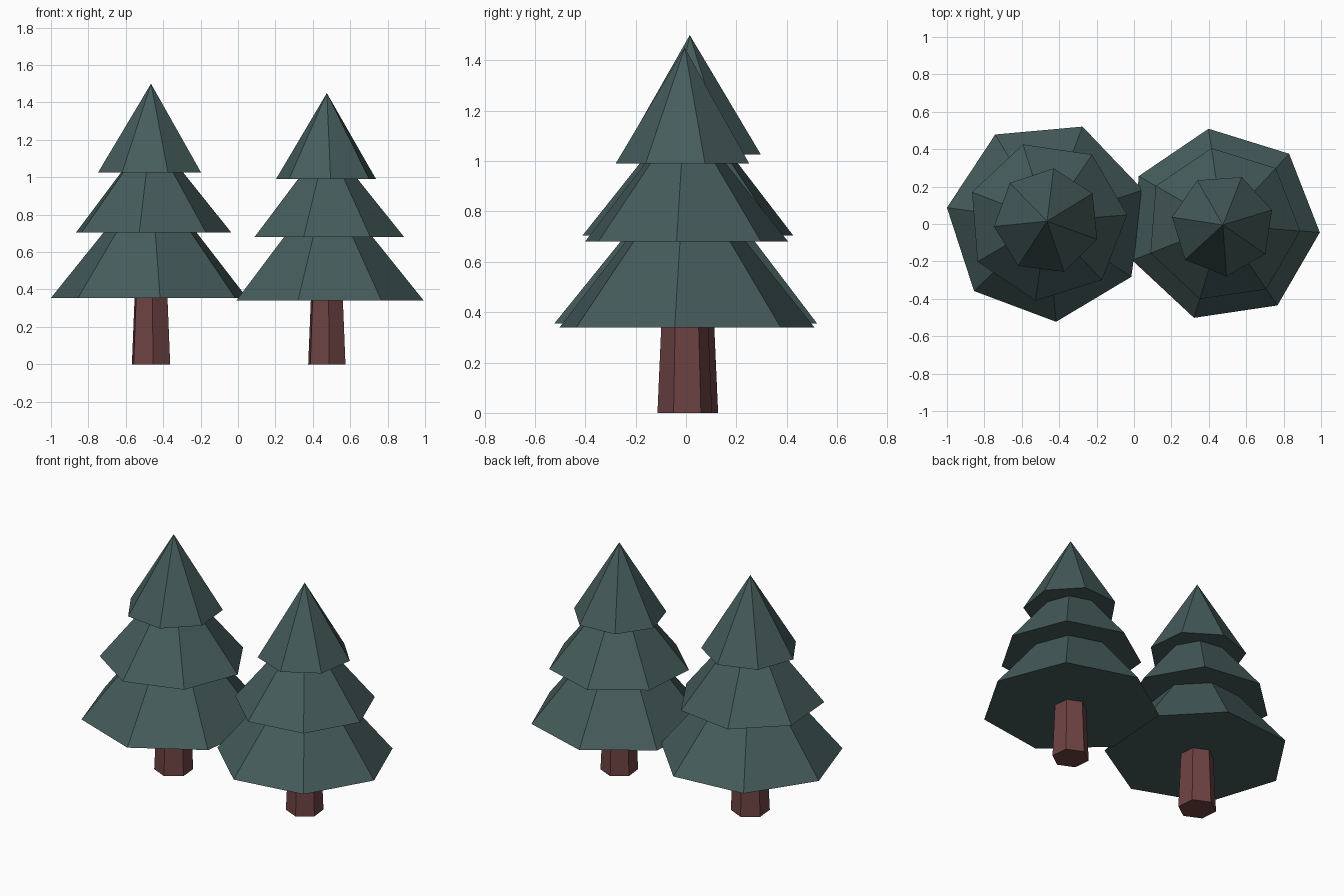
import bpy
import math

cube = bpy.data.objects.get("Cube")
if cube:
    bpy.data.objects.remove(cube, do_unlink=True)


def make_material(name, rgb):
    mat = bpy.data.materials.new(name)
    mat.use_nodes = True
    mat.diffuse_color = (*rgb, 1)
    mat.node_tree.nodes["Principled BSDF"].inputs["Base Color"].default_value = (*rgb, 1)
    return mat


NEEDLES = make_material("dark green needles", (0.06, 0.108, 0.105))
BARK = make_material("reddish brown bark", (0.155, 0.055, 0.055))


def tapered_part(name, mat, sides, center, phase, bottom, top, r_bottom, r_top=0):
    """Flat-shaded cone or frustum whose first corner points along phase."""
    # Blender's cone starts its first corner on +y
    bpy.ops.mesh.primitive_cone_add(
        vertices=sides, radius1=r_bottom, radius2=r_top, depth=top - bottom,
        location=(*center, (bottom + top) / 2),
        rotation=(0, 0, math.radians(phase - 90)))
    part = bpy.context.object
    part.name = name
    part.data.materials.append(mat)


def tree(side, center, trunk, tiers):
    # Six-sided trunk, running up into the lowest branches
    phase, r_bottom, r_top, top = trunk
    tapered_part(side + "_trunk", BARK, 6, center, phase, 0, top, r_bottom, r_top)
    # Seven-sided branch tiers, each turned differently
    for label, (phase, bottom, top, radius) in zip(("lower", "middle", "upper"), tiers):
        tapered_part(f"{side}_{label}_branches", NEEDLES, 7, center, phase, bottom, top, radius)


# Taller tree on the model's right
tree("right", (-0.465, 0.015), (35, 0.113, 0.095, 0.4),
     [(18, 0.355, 1.02, 0.54), (4.5, 0.705, 1.24, 0.43), (31.4, 1.025, 1.5, 0.285)])

# Shorter tree on the model's left
tree("left", (0.475, -0.005), (36, 0.109, 0.092, 0.385),
     [(-4.4, 0.34, 0.985, 0.52), (-4.5, 0.68, 1.195, 0.415), (17, 0.99, 1.45, 0.275)])
